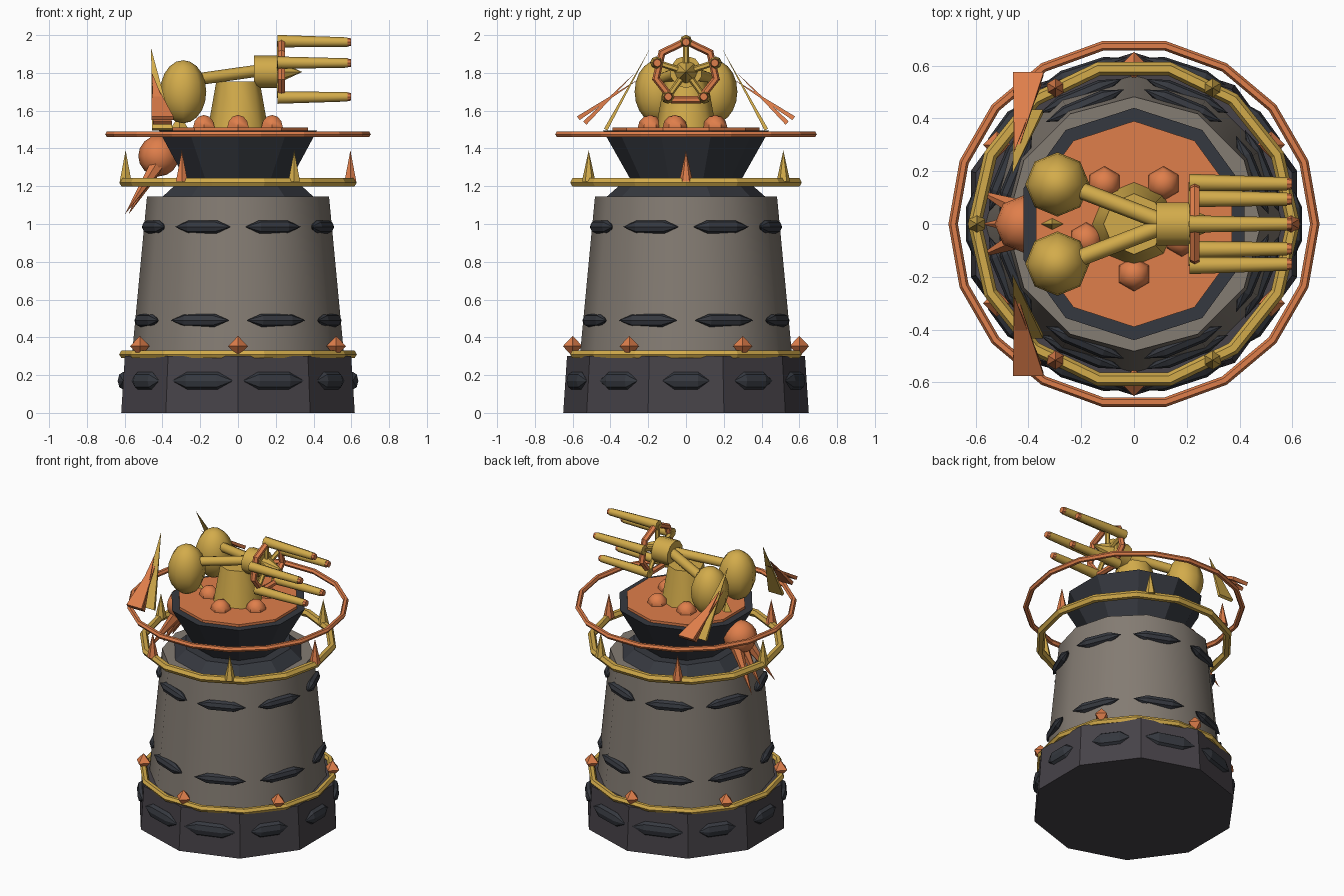
import bpy
from math import sin, cos, pi, radians
from mathutils import Vector, Matrix

if "Cube" in bpy.data.objects:
    bpy.data.objects.remove(bpy.data.objects["Cube"])


def material(name, rgb):
    m = bpy.data.materials.new(name)
    m.diffuse_color = (*rgb, 1)
    m.use_nodes = True
    m.node_tree.nodes["Principled BSDF"].inputs["Base Color"].default_value = m.diffuse_color
    return m


GOLD = material("gold", (0.65, 0.41, 0.07))
ORANGE = material("orange", (0.74, 0.21, 0.07))
DARK = material("dark_slate", (0.036, 0.04, 0.05))
BASE = material("base_grey", (0.062, 0.055, 0.065))
STONE = material("stone", (0.23, 0.2, 0.17))


def finish(name, mat, smooth=None):
    o = bpy.context.object
    o.name = name
    o.data.materials.append(mat)
    if smooth:
        bpy.ops.object.shade_smooth_by_angle(angle=radians(smooth))
    return o


def limb(name, mat, a, b, r1, r2, n=8, smooth=None):
    """Tapered n-sided solid running from point a to point b."""
    a, b = Vector(a), Vector(b)
    d = b - a
    rot = d.to_track_quat('Z', 'Y').to_euler() if d.xy.length > 1e-6 else (0, 0, 0)
    bpy.ops.mesh.primitive_cone_add(vertices=n, radius1=r1, radius2=r2, depth=d.length,
                                    location=(a + b) / 2, rotation=rot)
    return finish(name, mat, smooth)


def drum(name, mat, z1, z2, r1, r2, n, smooth=None):
    return limb(name, mat, (0, 0, z1), (0, 0, z2), r1, r2, n, smooth)


def ring(name, mat, loc, R, r, n, rot=(0, 0, 0)):
    bpy.ops.mesh.primitive_torus_add(major_segments=n, minor_segments=6, major_radius=R,
                                     minor_radius=r, location=loc, rotation=rot)
    return finish(name, mat)


def ball(name, mat, loc, scale, seg=8, rings=8, smooth=50, rot=(0, 0, 0)):
    bpy.ops.mesh.primitive_uv_sphere_add(segments=seg, ring_count=rings, radius=1,
                                         location=loc, rotation=rot)
    bpy.context.object.scale = scale
    return finish(name, mat, smooth)


def polar(R, deg, z):
    return (R * cos(radians(deg)), R * sin(radians(deg)), z)


def stone_bar(name, R, deg, z, half_len, up):
    """Faceted bar lying tangent to the tower wall."""
    c, s = cos(radians(deg)), sin(radians(deg))
    rot = Matrix(((c, 0, s), (s, 0, -c), (0, 1, 0))).to_euler()
    ball(name, DARK, (R * c, R * s, z), (0.035, up, half_len), 8, 3, None, rot)


def blade(name, mat, tip, base, width, thick):
    """Flat pointed vane: rectangular end narrowing to a tip."""
    tip, base = Vector(tip), Vector(base)
    wide = Vector((width, 0, 0))
    flat = (tip - base).cross(wide).normalized() * thick
    v = [base - wide - flat, base + wide - flat, base + wide + flat, base - wide + flat, tip]
    me = bpy.data.meshes.new(name)
    me.from_pydata(v, [], [(3, 2, 1, 0), (0, 1, 4), (1, 2, 4), (2, 3, 4), (3, 0, 4)])
    o = bpy.data.objects.new(name, me)
    bpy.context.collection.objects.link(o)
    me.materials.append(mat)


# Tower body
drum("base", BASE, 0, 0.30, 0.65, 0.63, 10)
drum("tower_wall", STONE, 0.29, 1.145, 0.563, 0.482, 12, 40)
drum("collar", DARK, 1.14, 1.21, 0.425, 0.345, 10)
drum("bowl", DARK, 1.18, 1.495, 0.262, 0.44, 10)
drum("deck", ORANGE, 1.48, 1.512, 0.39, 0.39, 10)

# Stone bars around the walls
for i in range(10):
    a = 36 * i
    stone_bar("base_bar", 0.607, a, 0.17, 0.17 if abs(sin(radians(a))) > 0.9 else 0.125, 0.055)
for i in range(8):
    a = 22.5 + 45 * i
    stone_bar("lower_bar", 0.525, a, 0.49, 0.168, 0.04)
    stone_bar("upper_bar", 0.485, a, 0.985, 0.16, 0.04)

# Rings with gems and spikes
ring("lower_gold_ring", GOLD, (0, 0, 0.31), 0.607, 0.022, 14)
ring("upper_gold_ring", GOLD, (0, 0, 1.22), 0.603, 0.026, 14)
ring("orange_ring", ORANGE, (0, 0, 1.475), 0.685, 0.018, 18)
for i in range(6):
    x, y, z = polar(0.6, 30 + 60 * i, 0.353)
    limb("gem_top", ORANGE, (x, y, z), (x, y, z + 0.055), 0.052, 0, 4)
    limb("gem_bottom", ORANGE, (x, y, z - 0.055), (x, y, z), 0, 0.052, 4)
    x, y, z = polar(0.595, 60 * i, 1.225)
    limb("ring_spike", GOLD if i % 2 else ORANGE, (x, y, z), (x, y, 1.39), 0.036, 0, 6)

# Turret pedestal with studs
drum("pedestal", GOLD, 1.50, 1.755, 0.16, 0.115, 8, 50)
for i in range(5):
    ball("deck_stud", ORANGE, polar(0.19, -90 + 72 * i, 1.512), (0.065,) * 3, 6, 6)

# Twin tanks and arms
for s in (-1, 1):
    ball("tank", GOLD, (-0.29, 0.15 * s, 1.70), (0.122, 0.122, 0.167), 8, 10)
    limb("tank_arm", GOLD, (-0.26, 0.15 * s, 1.76), (0.13, 0.0, 1.815), 0.032, 0.032, 8, 50)
limb("hub", GOLD, (0.085, 0, 1.805), (0.21, 0, 1.805), 0.086, 0.086, 10, 50)
limb("hub_cone", GOLD, (0.2, 0, 1.805), (0.34, 0, 1.805), 0.065, 0, 8)

# Rotating barrels, spokes and their ring
ring("barrel_ring", ORANGE, (0.23, 0, 1.805), 0.163, 0.021, 7, (0, -pi / 2, 0))
for i in range(5):
    a = radians(90 + 72 * i)
    y, z = 0.165 * cos(a), 0.165 * sin(a)
    limb("spoke", GOLD, (0.22, 0, 1.805), (0.22, y, 1.805 + z), 0.016, 0.016, 6)
    limb("barrel", GOLD, (0.21, y, 1.803 + z), (0.58, 0.97 * y, 1.803 + 0.97 * z), 0.033, 0.025, 8, 50)
    limb("barrel_tip", ORANGE, (0.575, 0.97 * y, 1.803 + 0.97 * z),
         (0.598, 0.97 * y, 1.803 + 0.97 * z), 0.024, 0.02, 8)

# Rear ball with hanging claws
ball("rear_ball", ORANGE, (-0.42, 0, 1.36), (0.108,) * 3, 8, 8)
for y in (-1, 0, 1):
    limb("claw", ORANGE, (-0.43, 0.055 * y, 1.31), (-0.6 + 0.02 * (y == 0), 0.13 * y, 1.05), 0.04, 0, 6)
limb("rear_spur", GOLD, (-0.31, 0, 1.50), (-0.31, 0, 1.58), 0.05, 0, 4).scale.y = 0.5

# Side vanes
for s in (-1, 1):
    blade("gold_vane", GOLD, (-0.46, 0.19 * s, 1.93), (-0.40, 0.425 * s, 1.50), 0.055, 0.01)
    blade("outer_vane", ORANGE, (-0.455, 0.23 * s, 1.78), (-0.40, 0.57 * s, 1.56), 0.058, 0.012)
    blade("inner_vane", ORANGE, (-0.455, 0.27 * s, 1.80), (-0.40, 0.535 * s, 1.535), 0.05, 0.012)
